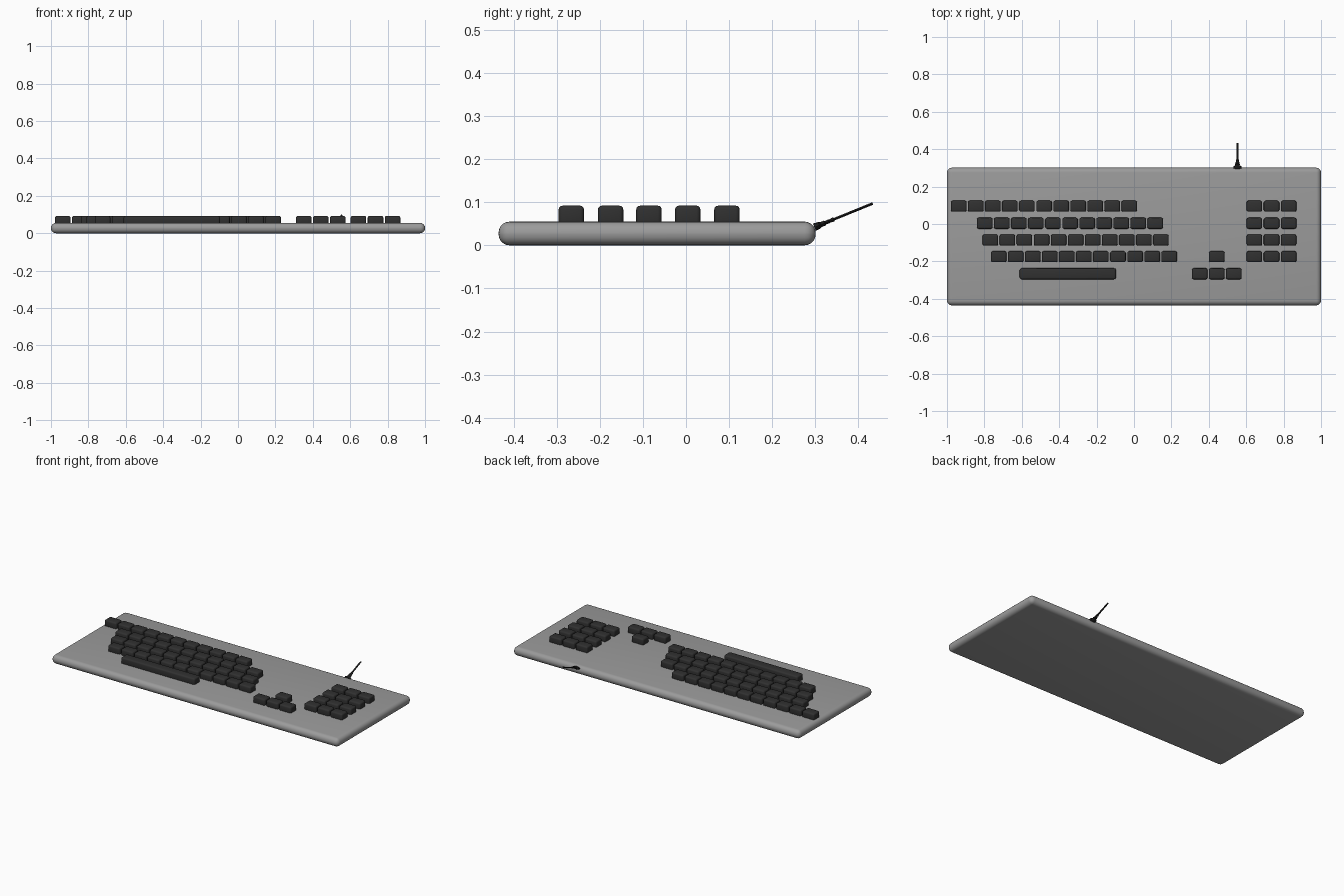
import bpy, bmesh, math
from mathutils import Matrix, Vector

cube = bpy.data.objects.get("Cube")
if cube:
    bpy.data.objects.remove(cube)


def material(name, value):
    m = bpy.data.materials.new(name)
    m.use_nodes = True
    color = (value, value, value, 1)
    m.diffuse_color = color
    m.node_tree.nodes["Principled BSDF"].inputs["Base Color"].default_value = color
    return m


GREY = material("mid grey plastic", 0.33)
DARK = material("charcoal plastic", 0.03)
BLACK = material("black rubber", 0.012)


def finish(name, bm, mat):
    mesh = bpy.data.meshes.new(name)
    bm.to_mesh(mesh)
    bm.free()
    obj = bpy.data.objects.new(name, mesh)
    bpy.context.collection.objects.link(obj)
    mesh.materials.append(mat)
    bpy.ops.object.select_all(action='DESELECT')
    obj.select_set(True)
    bpy.context.view_layer.objects.active = obj
    return obj


def rounded_box(name, center, size, radius, segments, mat):
    bm = bmesh.new()
    bmesh.ops.create_cube(bm, size=1)
    bmesh.ops.scale(bm, vec=size, verts=bm.verts)
    bmesh.ops.bevel(bm, geom=bm.edges[:], offset=radius, segments=segments,
                    profile=0.5, affect='EDGES')
    bmesh.ops.translate(bm, vec=center, verts=bm.verts)
    obj = finish(name, bm, mat)
    bpy.ops.object.shade_smooth_by_angle(angle=math.radians(40))
    return obj


# Case
rounded_box("case", (0, -0.067, 0.0275), (2, 0.736, 0.055), 0.026, 5, GREY)

# Keys
PITCH = 0.0912
ROWS = [0.095, 0.004, -0.086, -0.175, -0.266]


def key(name, x, y, width=0.083):
    rounded_box(name, (x, y, 0.0695), (width, 0.059, 0.045), 0.009, 3, DARK)


def key_row(name, first_x, y, count):
    for i in range(count):
        key(f"{name}_{i + 1}", first_x + i * PITCH, y)


for r, first_x in enumerate([-0.937, -0.798, -0.768, -0.724]):
    key_row(f"letter_key_row_{r + 1}", first_x, ROWS[r], 11)
    key_row(f"number_pad_row_{r + 1}", 0.644, ROWS[r], 3)
key("space_bar", -0.354, ROWS[4], 0.514)
key_row("arrow_key_bottom", 0.351, ROWS[4], 3)
key("arrow_key_up", 0.351 + PITCH, ROWS[3])

# Cable with a flattened, ribbed strain relief: (distance, half width, half height)
start = Vector((0.553, 0.298, 0.042))
direction = Vector((0, 0.135, 0.055))
profile = [(0, .022, .009), (.012, .022, .008), (.016, .012, .006),
           (.026, .013, .006), (.028, .009, .004), (.036, .011, .005),
           (.038, .008, .004), (.048, .009, .005), (.050, .006, .003),
           (.146, .005, .003)]
bm = bmesh.new()
SIDES = 12
rings = []
for d, w, h in profile:
    angles = [2 * math.pi * i / SIDES for i in range(SIDES)]
    rings.append([bm.verts.new((w * math.cos(a), d, h * math.sin(a))) for a in angles])
for a, b in zip(rings, rings[1:]):
    for i in range(SIDES):
        j = (i + 1) % SIDES
        bm.faces.new((a[i], a[j], b[j], b[i]))
bm.faces.new(rings[0])
bm.faces.new(rings[-1])
bmesh.ops.recalc_face_normals(bm, faces=bm.faces)
tilt = Matrix.Rotation(math.atan2(direction.z, direction.y), 4, 'X')
bm.transform(Matrix.Translation(start) @ tilt)
finish("cable", bm, BLACK)
bpy.ops.object.shade_smooth_by_angle(angle=math.radians(40))
